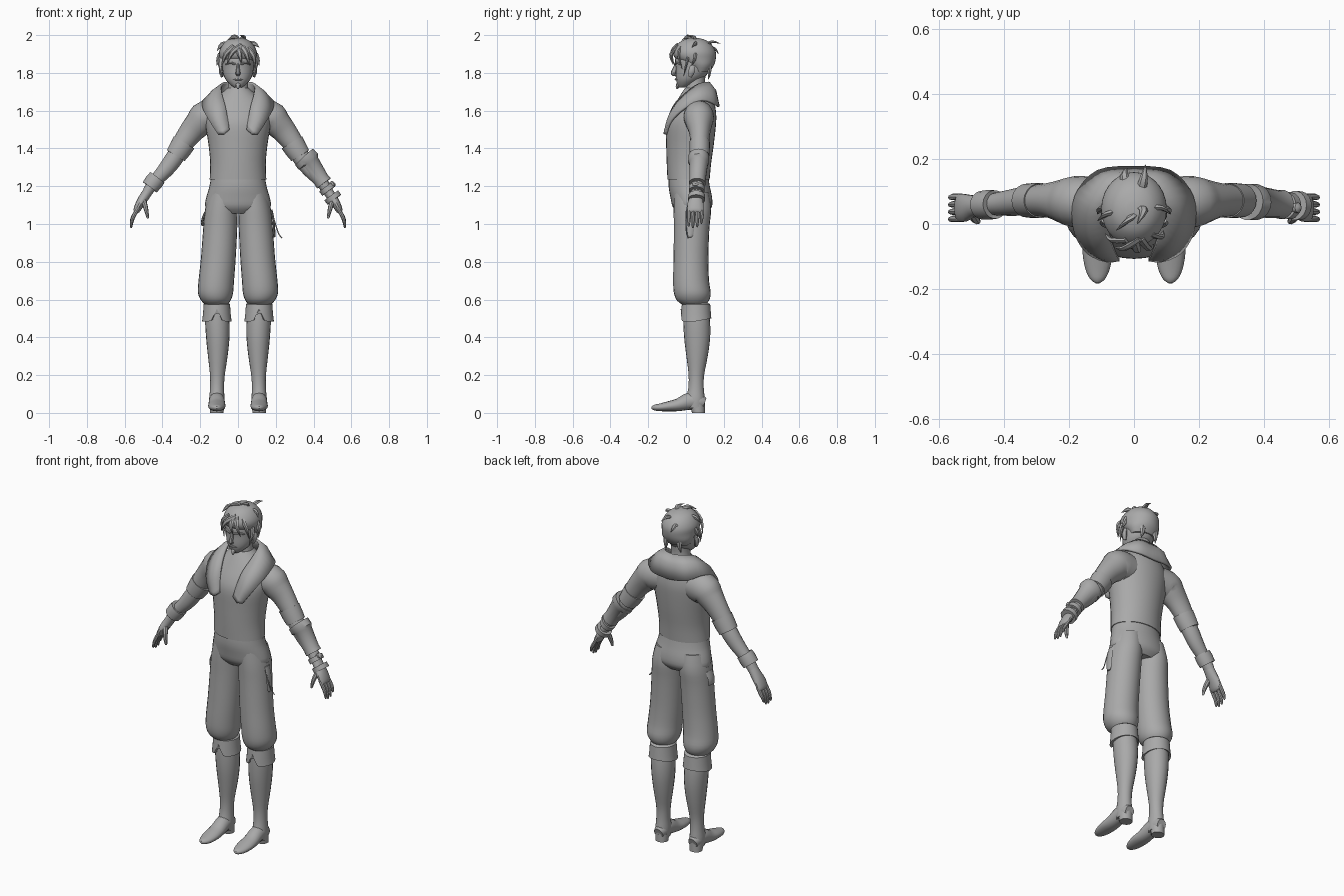
import bpy, bmesh, math
from mathutils import Vector as V

grey = bpy.data.materials.new("grey cloth")
grey.diffuse_color = (0.4, 0.4, 0.4, 1)

def finish(bm, name, angle=40):
    bmesh.ops.recalc_face_normals(bm, faces=bm.faces)
    me = bpy.data.meshes.new(name)
    bm.to_mesh(me); bm.free()
    ob = bpy.data.objects.new(name, me)
    bpy.context.collection.objects.link(ob)
    me.materials.append(grey)
    bpy.ops.object.select_all(action='DESELECT')
    ob.select_set(True)
    bpy.context.view_layer.objects.active = ob
    bpy.ops.object.shade_smooth_by_angle(angle=math.radians(angle))
    return ob

def smooth(rows, k):
    """Catmull-Rom interpolation of rows of numbers."""
    if k < 2: return rows
    out = []
    for i in range(len(rows) - 1):
        a, b, c, d = rows[max(i-1, 0)], rows[i], rows[i+1], rows[min(i+2, len(rows)-1)]
        for j in range(k):
            t = j / k
            out.append([0.5*(2*q + (r-p)*t + (2*p-5*q+4*r-s)*t*t + (3*q-p-3*r+s)*t**3)
                        for p, q, r, s in zip(a, b, c, d)])
    return out + [rows[-1]]

def skin(name, rings, cap=True, angle=40):
    bm = bmesh.new()
    vs = [[bm.verts.new(p) for p in r] for r in rings]
    n = len(vs[0])
    for a, b in zip(vs, vs[1:]):
        for i in range(n):
            bm.faces.new((a[i], a[(i+1) % n], b[(i+1) % n], b[i]))
    if cap:
        bm.faces.new(vs[0]); bm.faces.new(vs[-1])
    return finish(bm, name, angle)

def circle(n):
    return [(math.cos(2*math.pi*i/n), math.sin(2*math.pi*i/n)) for i in range(n)]

def stack(name, rows, cx=0, n=24, k=3, cap=True, dz=None):
    """Rows: z, x half width, front y, back y, optional x centre."""
    rings = []
    for r in smooth(rows, k):
        z, w, f, b = r[:4]
        x = cx + (r[4] if len(r) > 4 else 0)
        rings.append([(x + w*c, (f+b)/2 + (b-f)/2*s, z + (dz(c, s, z) if dz else 0))
                      for c, s in circle(n)])
    return skin(name, rings, cap)

def tube(name, rows, n=12, k=3, cap=True):
    """Rows: x, y, z, radius across, radius along y."""
    rows = smooth(rows, k)
    rings = []
    for i, r in enumerate(rows):
        p = V(r[:3])
        d = (V(rows[min(i+1, len(rows)-1)][:3]) - V(rows[max(i-1, 0)][:3])).normalized()
        ref = V((0, 1, 0)) if abs(d.y) < 0.8 else V((0, 0, 1))
        u = d.cross(ref).normalized(); v = u.cross(d)
        rings.append([p + u*c*r[3] + v*s*r[4] for c, s in circle(n)])
    return skin(name, rings, cap)

# jacket body and hips
stack("jacket_body", [(1.235, .150, -.098, .125), (1.32, .147, -.102, .133), (1.42, .156, -.105, .147),
      (1.52, .172, -.106, .158), (1.58, .172, -.088, .160), (1.64, .145, -.055, .150),
      (1.69, .09, -.025, .125), (1.72, .055, -.005, .10)], n=32)
stack("hips", [(1.27, .14, -.09, .115), (1.20, .151, -.092, .126), (1.14, .168, -.082, .138),
      (1.09, .172, -.07, .137), (1.055, .12, -.04, .11)], n=32)

# shawl collar: inner edge, raised middle and outer edge, swept round the neck
inner = [(0, .122, 1.745), (.055, .112, 1.748), (.087, .06, 1.735), (.085, .0, 1.69), (.066, -.065, 1.62), (.045, -.108, 1.50)]
mid = [(0, .155, 1.70), (.085, .142, 1.71), (.13, .065, 1.705), (.135, -.02, 1.655), (.11, -.085, 1.575), (.075, -.113, 1.475)]
outer = [(0, .172, 1.62), (.11, .160, 1.63), (.178, .085, 1.655), (.183, -.01, 1.61), (.15, -.078, 1.545), (.105, -.106, 1.475)]
edges = []
for e in (inner, mid, outer):
    e = smooth(e, 4)
    edges.append([(-x, y, z) for x, y, z in e[:0:-1]] + e)
bm = bmesh.new()
cv = [[bm.verts.new(p) for p in e] for e in edges]
for a, b in zip(cv, cv[1:]):
    for i in range(len(a) - 1):
        bm.faces.new((a[i], a[i+1], b[i+1], b[i]))
collar = finish(bm, "collar", 60)
sol = collar.modifiers.new("thickness", 'SOLIDIFY')
sol.thickness = 0.014; sol.offset = 0

# neck, head, face
stack("neck", [(1.66, .07, -.01, .12), (1.73, .053, .0, .10), (1.80, .055, .0, .105)])
stack("head", [(1.722, .018, -.036, .0), (1.735, .038, -.044, .035), (1.76, .062, -.052, .075),
      (1.79, .077, -.055, .11), (1.83, .084, -.055, .13), (1.87, .086, -.058, .14), (1.92, .08, -.045, .135)])
tube("nose", [(0, -.05, 1.845, .007, .010), (0, -.062, 1.815, .010, .012), (0, -.068, 1.797, .013, .012),
              (0, -.055, 1.788, .009, .006)], n=8)
tube("lips", [(-.026, -.044, 1.764, .003, .004), (0, -.054, 1.766, .006, .006), (.026, -.044, 1.764, .003, .004)], n=8)
tube("chin_beard", [(0, -.036, 1.745, .014, .012), (0, -.045, 1.728, .012, .010), (0, -.046, 1.715, .004, .004)], n=8)
for s, side in ((1, "left"), (-1, "right")):
    tube(side + "_brow", [(s*.012, -.058, 1.845, .005, .006), (s*.04, -.05, 1.853, .006, .007), (s*.066, -.03, 1.845, .003, .004)], n=8)
    tube(side + "_ear", [(s*.083, .022, 1.78, .008, .010), (s*.092, .03, 1.81, .010, .018), (s*.09, .035, 1.84, .006, .012)], n=10)

# hair cap, lower at the nape than at the brow
stack("hair_cap", [(1.805, .074, .03, .125), (1.84, .091, .0, .148), (1.875, .098, -.055, .158), (1.91, .1, -.068, .158),
      (1.945, .085, -.05, .14), (1.972, .058, -.02, .108), (1.985, .02, .02, .065)], n=28)
def lock(name, a, b, c, w=.016):
    tube(name, [(*a, w, w*.6), (*b, w*.8, w*.5), (*c, .001, .001)], n=6)
for i, (a, b, c) in enumerate([
        ((.02, -.045, 1.945), (-.03, -.075, 1.91), (-.06, -.07, 1.845)),
        ((.02, -.045, 1.94), (.045, -.075, 1.90), (.06, -.062, 1.84)),
        ((.0, -.055, 1.93), (.01, -.082, 1.895), (.018, -.072, 1.85)),
        ((-.02, -.05, 1.94), (-.065, -.05, 1.90), (-.088, -.03, 1.83)),
        ((.05, -.03, 1.93), (.082, -.04, 1.89), (.09, -.02, 1.82)),
        ((.0, .03, 1.97), (-.02, .01, 1.992), (-.055, -.02, 1.975)),
        ((.02, .05, 1.97), (.03, .04, 1.992), (.01, .0, 1.998)),
        ((.02, .1, 1.95), (.03, .14, 1.965), (.035, .182, 1.955)),
        ((-.02, .1, 1.93), (-.03, .15, 1.93), (-.02, .172, 1.90)),
        ((.05, .05, 1.95), (.085, .05, 1.955), (.112, .03, 1.935)),
        ((-.05, .04, 1.95), (-.085, .03, 1.95), (-.112, .01, 1.915))]):
    lock("hair_lock_%d" % i, a, b, c)
for s in (1, -1):
    lock("sideburn", (s*.088, .01, 1.88), (s*.094, .0, 1.84), (s*.083, -.012, 1.785), .014)
    lock("side_tuft", (s*.09, .05, 1.90), (s*.103, .045, 1.87), (s*.112, .03, 1.84), .016)
    lock("nape_lock", (s*.04, .125, 1.84), (s*.045, .125, 1.80), (s*.05, .118, 1.765), .018)

def arm(s, side):
    def part(name, rows, **kw):
        tube(side + "_" + name, [(s*r[0],) + tuple(r[1:]) for r in rows], **kw)
    part("sleeve", [(.09, .065, 1.57, .085, .075), (.17, .068, 1.565, .088, .08), (.205, .07, 1.535, .076, .072),
                    (.25, .073, 1.485, .064, .056), (.305, .072, 1.41, .053, .048)], n=20)
    part("sleeve_cuff", [(.288, .072, 1.428, .048, .045), (.285, .072, 1.432, .063, .054), (.308, .072, 1.395, .060, .054),
                         (.33, .072, 1.362, .055, .052), (.327, .072, 1.365, .044, .044)], n=20, k=1)
    part("forearm", [(.29, .072, 1.42, .045, .044), (.34, .07, 1.345, .047, .044), (.385, .065, 1.285, .042, .04),
                     (.44, .06, 1.225, .033, .033), (.48, .057, 1.17, .027, .032)], n=16)
    # palm, fingers, thumb
    part("palm", [(.465, .057, 1.19, .026, .03), (.495, .055, 1.145, .026, .034), (.52, .05, 1.105, .023, .043),
                  (.538, .05, 1.07, .017, .042), (.545, .05, 1.06, .006, .03)], n=14)
    for i in range(4):
        y = .016 + .0225*i
        d = (.008, 0, .004, .022)[i]
        part("finger_%d" % i, [(.528, y, 1.085, .010, .010), (.551, y, 1.045, .011, .0105),
                               (.561, y-.001, 1.015+d*.6, .009, .009), (.566, y-.002, .985+d, .006, .006),
                               (.566, y-.002, .979+d, .002, .002)], n=8, k=2)
    part("thumb", [(.50, .035, 1.125, .015, .016), (.49, .018, 1.09, .013, .014), (.483, .01, 1.06, .010, .011),
                   (.478, .008, 1.035, .007, .007), (.477, .008, 1.029, .002, .002)], n=8, k=2)
    if s < 0:
        part("wrist_cuff", [(.43, .06, 1.243, .03, .03), (.427, .06, 1.246, .047, .044), (.446, .059, 1.222, .049, .046),
                            (.467, .058, 1.195, .046, .044), (.464, .058, 1.198, .03, .03)], n=18, k=1)
    else:
        # forearm guard, wrist bands and round stud
        part("arm_guard", [(.358, .068, 1.345, .04, .04), (.35, .068, 1.355, .064, .056), (.372, .067, 1.33, .066, .056),
                           (.378, .067, 1.322, .055, .05), (.44, .061, 1.235, .043, .043), (.455, .06, 1.215, .045, .045),
                           (.455, .06, 1.215, .03, .03)], n=18, k=1)
        for j, (x, z, r) in enumerate(((.472, 1.185, .042), (.502, 1.14, .045))):
            part("wrist_band_%d" % j, [(x-.008, .057, z+.011, .026, .03), (x-.008, .057, z+.011, r, r),
                 (x+.008, .056, z-.011, r, r), (x+.008, .056, z-.011, .026, .03)], n=18, k=1)
        part("wrist_stud", [(.485, .05, 1.20, .016, .016), (.505, .05, 1.215, .016, .016), (.51, .05, 1.22, .007, .007)], n=12, k=1)

def leg(s, side):
    # baggy trouser leg, gathered under the knee
    stack(side + "_trouser_leg", [(1.17, .075, -.065, .12, s*.078), (1.08, .086, -.066, .133, s*.088), (.98, .09, -.064, .124, s*.094),
          (.82, .092, -.066, .118, s*.104), (.70, .094, -.068, .122, s*.115), (.635, .093, -.064, .131, s*.119),
          (.595, .078, -.048, .122, s*.117), (.57, .055, -.015, .10, s*.115)], n=24)
    # boot shaft and its folded top, notched in front
    stack(side + "_boot_shaft", [(.60, .055, -.01, .11, s*.112), (.50, .064, -.014, .126, s*.11), (.40, .062, -.01, .128, s*.107),
          (.30, .052, .002, .115, s*.107), (.20, .039, .014, .096, s*.109), (.13, .037, .012, .094, s*.111),
          (.07, .041, .0, .10, s*.112), (.025, .038, .005, .098, s*.112)], n=20)
    notch = lambda c, t, z: (.065*max(0, 1-abs(c)/.4) if t < 0 else .015*t) if z < .52 else 0
    stack(side + "_boot_fold", [(.585, .058, -.012, .112, s*.112), (.575, .07, -.022, .128, s*.112), (.525, .073, -.026, .132, s*.112),
          (.485, .078, -.028, .134, s*.112), (.49, .062, -.012, .124, s*.11)], n=32, k=1, dz=notch)
    # foot swept from heel to toe, then heel block
    tube(side + "_boot_foot", [(s*.112, .098, .05, .028, .03), (s*.112, .07, .058, .038, .042), (s*.112, .02, .062, .042, .046),
         (s*.112, -.04, .043, .045, .034), (s*.112, -.09, .035, .046, .027), (s*.112, -.14, .029, .037, .02),
         (s*.112, -.17, .028, .022, .014), (s*.112, -.182, .029, .006, .006)], n=16)
    stack(side + "_boot_heel", [(.045, .038, .02, .1), (.0, .036, .032, .1)], cx=s*.112, n=16, k=1)

for s, side in ((1, "left"), (-1, "right")):
    arm(s, side)
    leg(s, side)

# hip pouch flap, pocket flap and hanging cord
tube("hip_strap", [(.176, .02, 1.075, .006, .022), (.188, .02, 1.02, .006, .024), (.192, .02, .95, .006, .02), (.194, .02, .93, .005, .010)], n=8)
tube("hanging_cord", [(.18, .0, 1.06, .003, .003), (.198, .0, 1.0, .003, .003), (.215, .005, .95, .003, .003), (.233, .01, .925, .003, .003)], n=6)
tube("pocket_flap", [(-.172, .03, 1.065, .006, .03), (-.188, .03, 1.02, .007, .03), (-.188, .03, .99, .006, .028)], n=8)
